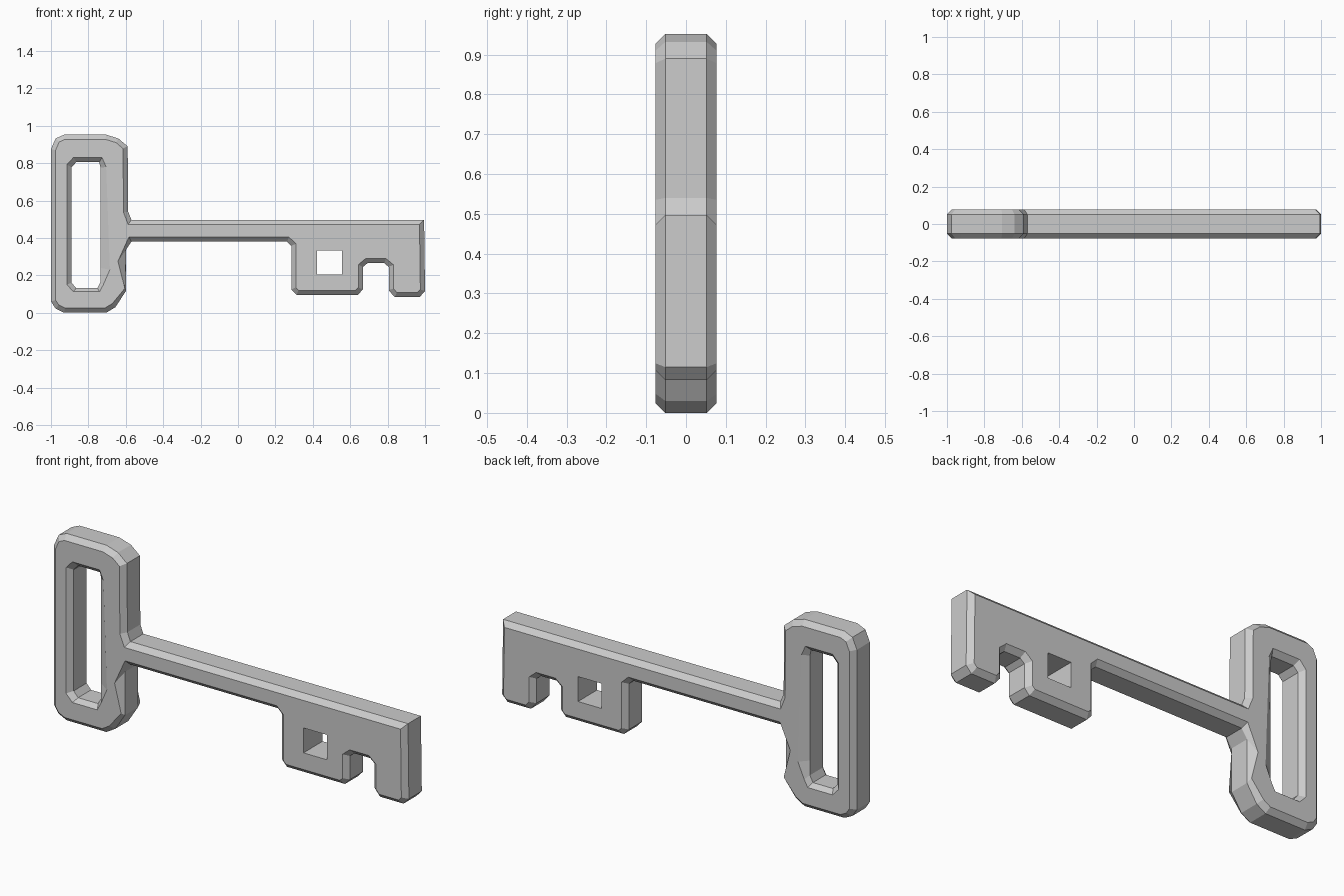
import bpy
import bmesh
from mathutils import Vector

if "Cube" in bpy.data.objects:
    bpy.data.objects.remove(bpy.data.objects["Cube"], do_unlink=True)

HALF = 0.077    # half thickness
BEVEL = 0.025   # chamfer width


def inset(points, width):
    """Mitred offset of a counter-clockwise outline towards its inside."""
    result = []
    for i, p in enumerate(points):
        p = Vector(p)
        a = (p - Vector(points[i - 1])).normalized()
        b = (Vector(points[(i + 1) % len(points)]) - p).normalized()
        na, nb = Vector((-a.y, a.x)), Vector((-b.y, b.x))
        result.append(tuple(p + (na + nb) * width / (1 + na.dot(nb))))
    return result


# Key silhouette, counter-clockwise in (x, z)
bow_base = [(-1, 0.06), (-0.975, 0.022), (-0.93, 0), (-0.705, 0),
            (-0.655, 0.03), (-0.6, 0.115), (-0.6, 0.335)]
shaft_underside = [(-0.57, 0.38), (0.262, 0.38), (0.285, 0.358)]
bit = [(0.285, 0.125), (0.313, 0.095), (0.64, 0.095), (0.668, 0.125),
       (0.668, 0.245), (0.692, 0.265), (0.782, 0.265), (0.806, 0.245),
       (0.806, 0.12), (0.838, 0.083), (0.97, 0.083), (1, 0.115)]
shaft_top = [(0.995, 0.497), (-0.57, 0.497), (-0.587, 0.54)]
bow_top = [(-0.59, 0.89), (-0.64, 0.932), (-0.705, 0.952),
           (-0.93, 0.952), (-0.975, 0.932), (-1, 0.875)]
outer = bow_base + shaft_underside + bit + shaft_top + bow_top

# The chamfer pinches and widens where the bow meets the shaft
outer_face = inset(outer, BEVEL)
outer_face[5] = (-0.605, 0.13)
outer_face[6] = (-0.642, 0.275)

# Finger slot in the bow: inner opening and its wider rim
slot = [(-0.89, 0.16), (-0.865, 0.132), (-0.752, 0.132), (-0.735, 0.165),
        (-0.735, 0.24), (-0.735, 0.775), (-0.742, 0.805),
        (-0.865, 0.805), (-0.89, 0.778)]
slot_rim = [(-0.915, 0.15), (-0.88, 0.113), (-0.74, 0.113), (-0.72, 0.15),
            (-0.685, 0.23), (-0.705, 0.78), (-0.727, 0.83),
            (-0.88, 0.83), (-0.915, 0.792)]

# Plain square hole in the bit
window = [(0.423, 0.205), (0.555, 0.205), (0.555, 0.332), (0.423, 0.332)]

bm = bmesh.new()


def add_ring(points, y):
    verts = [bm.verts.new((x, y, z)) for x, z in points]
    return verts, [bm.edges.new((v, verts[i - 1])) for i, v in enumerate(verts)]


def add_wall(layers):
    """Stack rings through the thickness; return front and back edges."""
    rings = [add_ring(points, y) for points, y in layers]
    for (a, _), (b, _) in zip(rings, rings[1:]):
        for i in range(len(a)):
            bm.faces.new((a[i - 1], a[i], b[i], b[i - 1]))
    return rings[0][1], rings[-1][1]


mid = HALF - BEVEL
walls = [
    add_wall([(outer_face, -HALF), (outer, -mid), (outer, mid), (outer_face, HALF)]),
    add_wall([(slot_rim, -HALF), (slot, -mid), (slot, mid), (slot_rim, HALF)]),
    add_wall([(window, -HALF), (window, HALF)]),
]

# Flat front and back with the holes left open
for side in range(2):
    edges = [e for wall in walls for e in wall[side]]
    bmesh.ops.triangle_fill(bm, edges=edges, use_beauty=True)
bmesh.ops.recalc_face_normals(bm, faces=bm.faces)

mesh = bpy.data.meshes.new("key")
bm.to_mesh(mesh)
bm.free()

metal = bpy.data.materials.new("grey metal")
metal.use_nodes = True
colour = (0.6, 0.6, 0.6, 1)
metal.diffuse_color = colour
metal.node_tree.nodes["Principled BSDF"].inputs["Base Color"].default_value = colour
mesh.materials.append(metal)

key = bpy.data.objects.new("key", mesh)
bpy.context.collection.objects.link(key)
